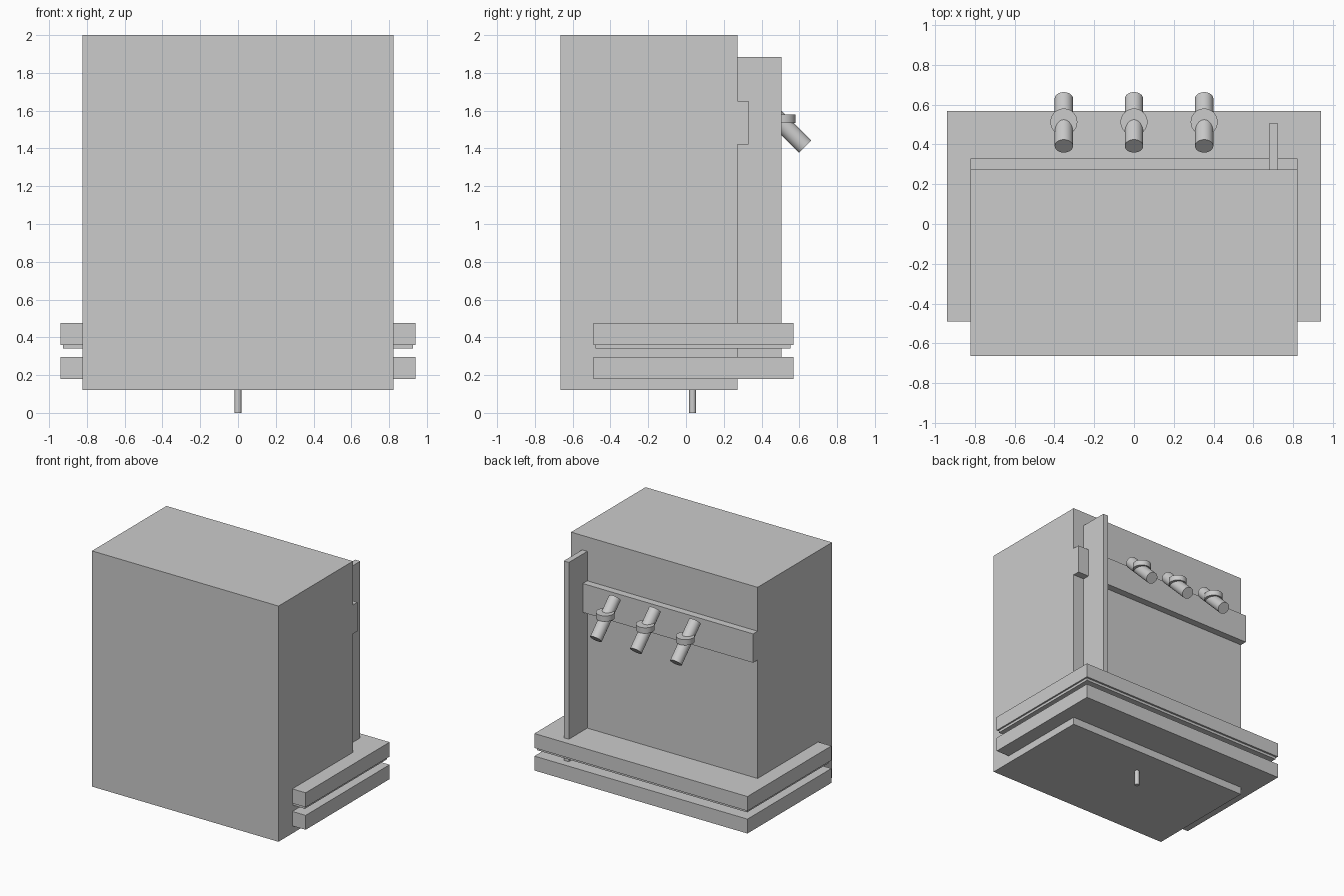
import bpy, math
from mathutils import Vector

if "Cube" in bpy.data.objects:
    bpy.data.objects.remove(bpy.data.objects["Cube"])

grey = bpy.data.materials.new("plain_grey")
grey.diffuse_color = (0.6, 0.6, 0.6, 1)
grey.use_nodes = True
grey.node_tree.nodes["Principled BSDF"].inputs["Base Color"].default_value = grey.diffuse_color


def box(name, lo, hi):
    """Box between two corners."""
    lo, hi = Vector(lo), Vector(hi)
    bpy.ops.mesh.primitive_cube_add(size=1, location=(lo + hi) / 2)
    ob = bpy.context.object
    ob.name = name
    ob.scale = hi - lo
    bpy.ops.object.transform_apply(location=False, rotation=False, scale=True)
    ob.data.materials.append(grey)
    return ob


def rod(name, a, b, radius, sides=32):
    """Cylinder from point a to point b."""
    a, b = Vector(a), Vector(b)
    d = b - a
    bpy.ops.mesh.primitive_cylinder_add(vertices=sides, radius=radius, depth=d.length,
                                        location=(a + b) / 2,
                                        rotation=d.to_track_quat('Z', 'Y').to_euler())
    ob = bpy.context.object
    ob.name = name
    ob.data.materials.append(grey)
    bpy.ops.object.shade_smooth_by_angle(angle=math.radians(35))
    return ob


# Cabinet body with the raised band that carries the taps
box("cabinet", (-0.823, -0.665, 0.12), (0.823, 0.273, 2.0))
box("tap_band", (-0.823, 0.25, 1.42), (0.823, 0.33, 1.65))

# Upright fin beside the taps
box("side_fin", (0.68, 0.25, 0.25), (0.725, 0.505, 1.885))

# Two trays wrapped round the cabinet, with a thin gasket under the upper one
box("lower_tray", (-0.94, -0.49, 0.18), (0.94, 0.568, 0.295))
box("upper_tray", (-0.94, -0.49, 0.36), (0.94, 0.568, 0.475))
box("tray_gasket", (-0.927, -0.48, 0.34), (0.927, 0.553, 0.362))

# Drain pipe under the cabinet
rod("drain_pipe", (0, 0.035, 0), (0, 0.035, 0.14), 0.018, 24)

# Three slanted taps, each with a flat collar
for i, x in enumerate((-0.353, 0, 0.353)):
    rod(f"tap_spout_{i + 1}", (x, 0.392, 1.648), (x, 0.631, 1.409), 0.046)
    rod(f"tap_collar_{i + 1}", (x, 0.513, 1.535), (x, 0.513, 1.58), 0.068)
